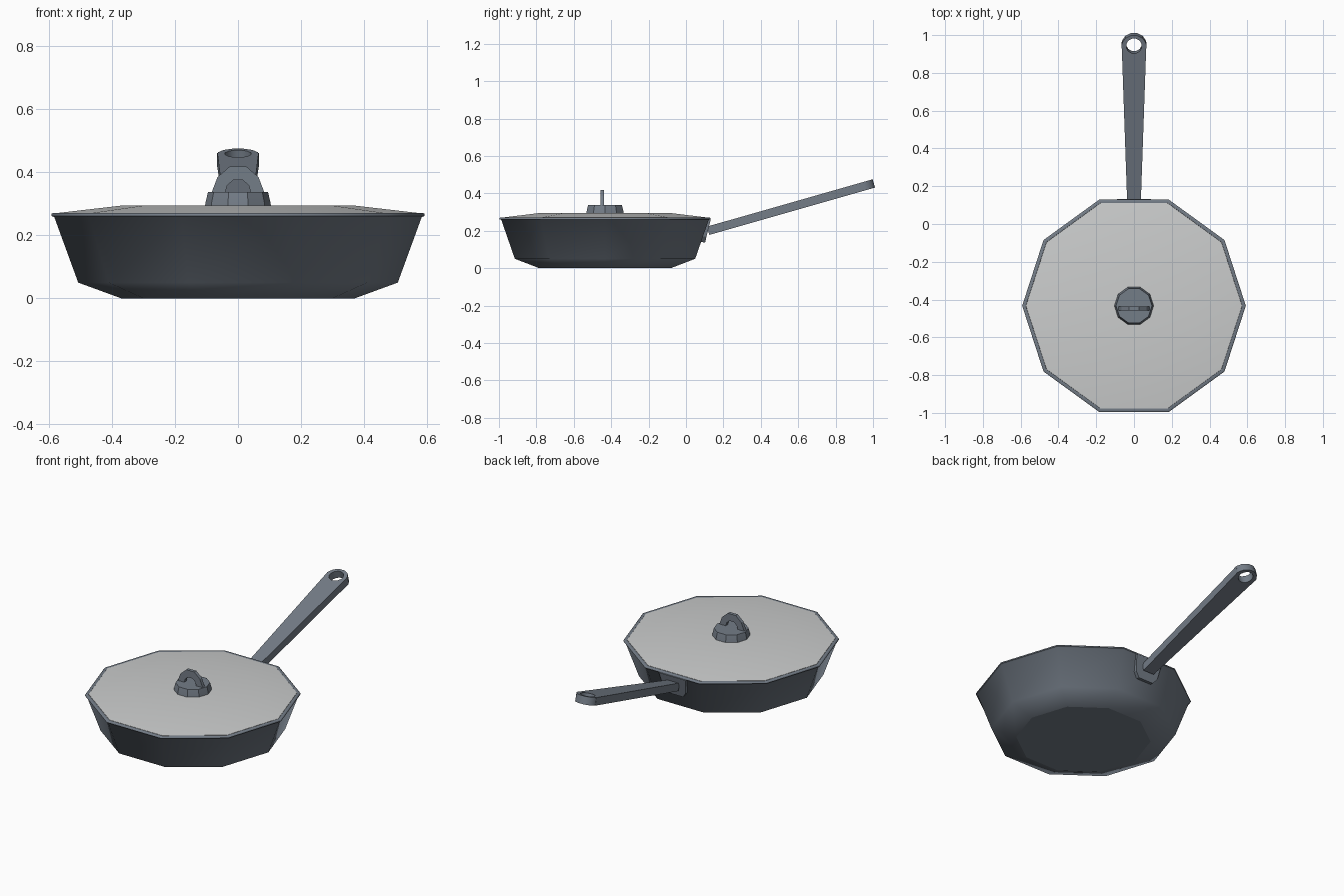
import bpy, bmesh, math
from mathutils import Vector

if "Cube" in bpy.data.objects:
    bpy.data.objects.remove(bpy.data.objects["Cube"])

SIDES = 10
CY = -0.433  # pan axis


def material(name, rgb):
    m = bpy.data.materials.new(name)
    m.diffuse_color = (*rgb, 1)
    m.use_nodes = True
    m.node_tree.nodes["Principled BSDF"].inputs["Base Color"].default_value = m.diffuse_color
    return m


steel = material("slate_grey", (0.175, 0.205, 0.245))
glass = material("light_grey", (0.60, 0.61, 0.61))


def finish(name, bm, mat, angle=None, sharp_flat=False):
    bmesh.ops.recalc_face_normals(bm, faces=bm.faces)
    me = bpy.data.meshes.new(name)
    bm.to_mesh(me)
    bm.free()
    me.materials.append(mat)
    ob = bpy.data.objects.new(name, me)
    bpy.context.collection.objects.link(ob)
    if angle:
        bpy.ops.object.select_all(action='DESELECT')
        ob.select_set(True)
        bpy.context.view_layer.objects.active = ob
        bpy.ops.object.shade_smooth_by_angle(angle=math.radians(angle))
    if sharp_flat:
        for p in me.polygons:
            if len(p.vertices) == SIDES:
                p.use_smooth = False
    return ob


def lathe(name, profile, mat, angle=None, sharp_flat=False):
    """Revolve (radius, z) points into a ten-sided closed solid."""
    bm = bmesh.new()
    rings = []
    for r, z in profile:
        rings.append([bm.verts.new((r * math.cos(i * math.tau / SIDES),
                                    CY + r * math.sin(i * math.tau / SIDES), z))
                      for i in range(SIDES)])
    for a, b in zip(rings, rings[1:]):
        for i in range(SIDES):
            j = (i + 1) % SIDES
            bm.faces.new((a[i], a[j], b[j], b[i]))
    bm.faces.new(rings[0])
    bm.faces.new(rings[-1])
    return finish(name, bm, mat, angle, sharp_flat)


def strip_solid(name, outer, inner, closed, origin, u, v, w, mat, angle=None):
    """Thick band between two matching outlines lying in the plane u, v."""
    bm = bmesh.new()
    o, u, v, w = map(Vector, (origin, u, v, w))

    def row(pts, off):
        return [bm.verts.new(o + u * p[0] + v * p[1] + w * off) for p in pts]
    a, b = row(outer, 0), row(inner, 0)
    c, d = row(outer, 1), row(inner, 1)
    n = len(outer)
    for i in range(n if closed else n - 1):
        j = (i + 1) % n
        for q in ((a, b), (c, d), (a, c), (b, d)):
            bm.faces.new((q[0][i], q[0][j], q[1][j], q[1][i]))
    if not closed:
        for i in (0, n - 1):
            bm.faces.new((a[i], b[i], d[i], c[i]))
    return finish(name, bm, mat, angle)


# Pan body with rim and hollow inside
lathe("pan_body", [(0.37, 0), (0.507, 0.05), (0.583, 0.258), (0.592, 0.261), (0.592, 0.268),
                   (0.588, 0.271), (0.573, 0.270), (0.565, 0.255), (0.49, 0.06), (0.36, 0.015)],
      steel, 55, True)

# Lid
lathe("lid", [(0.572, 0.262), (0.572, 0.271), (0.365, 0.295)], glass, 40)

# Lid knob: round base and arched grip
lathe("knob_base", [(0.105, 0.288), (0.103, 0.305), (0.095, 0.338)], steel, 30)


def mirrored(half):
    return half + [(-x, z) for x, z in reversed(half)]


strip_solid("knob_grip",
            mirrored([(0.086, 0.33), (0.065, 0.385), (0.027, 0.418)]),
            mirrored([(0.043, 0.33), (0.034, 0.358), (0.016, 0.375)]),
            False, (0, CY - 0.025, 0), (1, 0, 0), (0, 0, 1), (0, 0.02, 0), steel)

# Handle: tapered bar running up and back, ending in a ring
start, end = Vector((0, 0.112, 0.222)), Vector((0, 0.998, 0.475))
length = (end - start).length
along = (end - start).normalized()
down = Vector((1, 0, 0)).cross(along) * -0.046
hole = length - 0.058
ring_out, ring_in = [], []
for i in range(12):
    t = math.tau * i / 12 + math.tau / 24
    c, s = math.cos(t), math.sin(t)
    ring_in.append((0.042 * c, hole + 0.042 * s))
    ring_out.append((0.066 * c, hole + (0.06 * s if s > 0 else 0.066 * s)))
# the lower half of the ring outline is stretched into the bar
bar = [(0.064, hole - 0.03), (0.036, 0), (-0.036, 0), (-0.064, hole - 0.03)]
strip_solid("handle_ring", ring_out, ring_in, True, start, (1, 0, 0), along, down, steel, 35)


def plate(name, pts, origin, u, v, w, mat):
    bm = bmesh.new()
    o, u, v, w = map(Vector, (origin, u, v, w))
    a = [bm.verts.new(o + u * x + v * y) for x, y in pts]
    b = [bm.verts.new(q.co + w) for q in a]
    bm.faces.new(a)
    bm.faces.new(b)
    for i in range(len(a)):
        j = (i + 1) % len(a)
        bm.faces.new((a[i], a[j], b[j], b[i]))
    return finish(name, bm, mat)


low = [p for p in ring_in if p[1] < hole]     # notch following the hole
low.sort(key=lambda p: p[0])
plate("handle_bar", [(0.066, hole + 0.01)] + bar[:3] + [(-0.064, hole - 0.03), (-0.066, hole + 0.01)] + low,
      start, (1, 0, 0), along, down, steel)

# Mounting plate lying against the sloped wall
slope = Vector((0, 0.03, 0.122))
plate("handle_mount", [(0.09, 1), (0.075, 0.25), (0.05, 0), (-0.05, 0), (-0.075, 0.25), (-0.09, 1)],
      (0, 0.102, 0.137), (1, 0, 0), slope, (0, -0.03, 0.004), steel)
